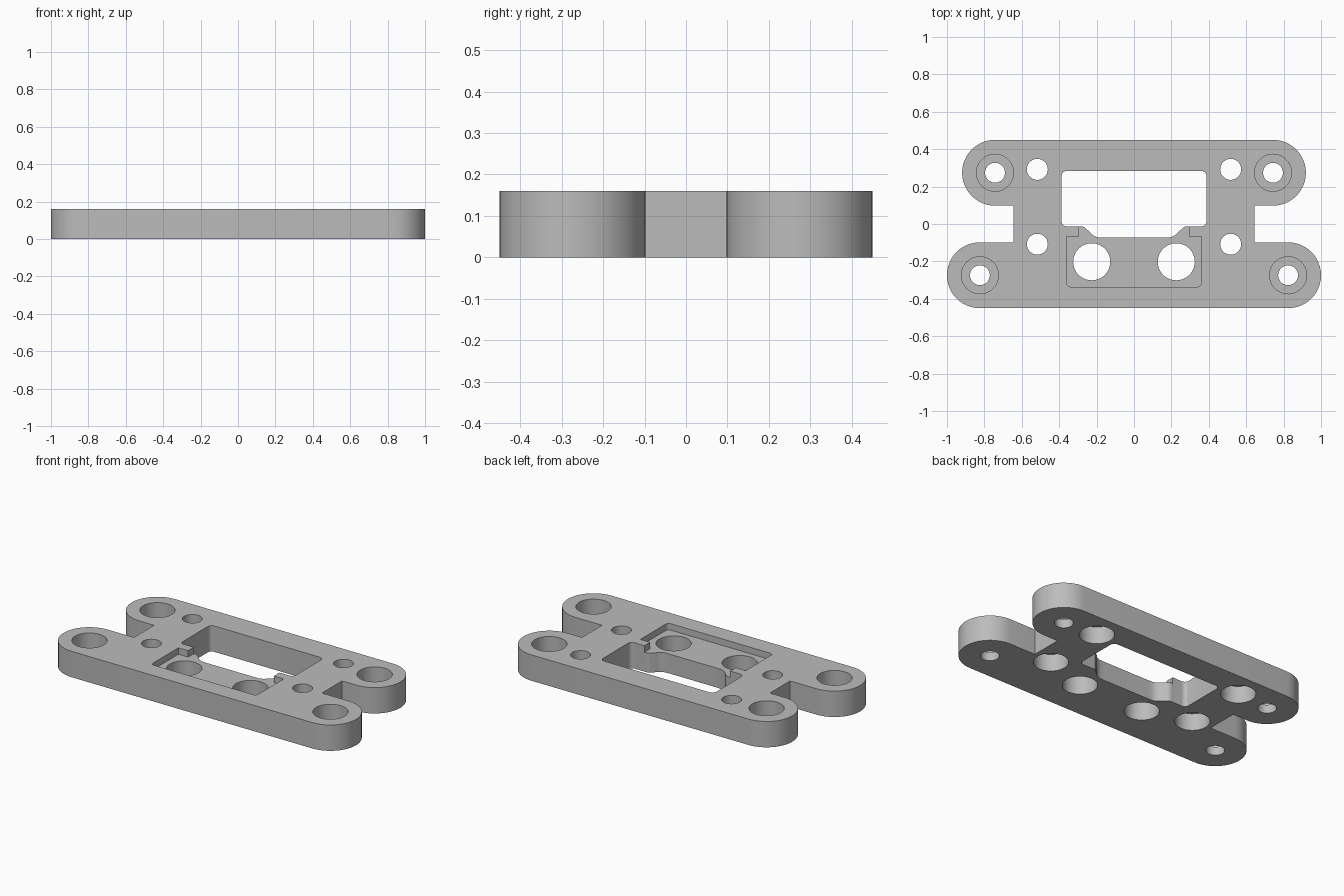
import bpy, bmesh
from math import cos, sin, pi, radians

cube = bpy.data.objects.get("Cube")
if cube:
    bpy.data.objects.remove(cube, do_unlink=True)

HEIGHT = 0.16      # plate thickness
BORE = 0.107       # depth of the screw-head bores
RECESS = 0.04      # depth of the shallow pocket

grey = bpy.data.materials.new("plain grey")
grey.use_nodes = True
COLOUR = (0.5, 0.5, 0.5, 1)
grey.diffuse_color = COLOUR
grey.node_tree.nodes["Principled BSDF"].inputs["Base Color"].default_value = COLOUR


def arc(cx, cy, r, start, end, steps=24):
    """Points on an arc, angles in degrees."""
    angles = [radians(start + (end - start) * i / steps) for i in range(steps + 1)]
    return [(cx + r * cos(a), cy + r * sin(a)) for a in angles]


def mirrored(half):
    """Close a right-hand half outline across x = 0."""
    return half + [(-x, y) for x, y in reversed(half)]


def add_prism(bm, points, z0, z1):
    """Extrude a flat outline from z0 up to z1."""
    face = bm.faces.new([bm.verts.new((x, y, z0)) for x, y in points])
    result = bmesh.ops.extrude_face_region(bm, geom=[face])
    top = [v for v in result["geom"] if isinstance(v, bmesh.types.BMVert)]
    bmesh.ops.translate(bm, verts=top, vec=(0, 0, z1 - z0))


def make_object(name, prisms):
    bm = bmesh.new()
    for points, z0, z1 in prisms:
        add_prism(bm, points, z0, z1)
    bmesh.ops.recalc_face_normals(bm, faces=bm.faces)
    mesh = bpy.data.meshes.new(name)
    bm.to_mesh(mesh)
    bm.free()
    mesh.materials.append(grey)
    obj = bpy.data.objects.new(name, mesh)
    bpy.context.collection.objects.link(obj)
    return obj


def circle(x, y, r):
    return arc(x, y, r, 0, 360, 48)[:-1]


# Plate: two round-ended bars joined by a central web
R = 0.176
WEB = 0.643
FRONT_END, BACK_END = (0.824, -0.274), (0.743, 0.274)
outline = mirrored(
    arc(*FRONT_END, R, -90, 90) + [(WEB, FRONT_END[1] + R), (WEB, BACK_END[1] - R)]
    + arc(*BACK_END, R, -90, 90))
plate = make_object("mounting_plate", [(outline, 0, HEIGHT)])

# Window with an S-curved extension towards the front
window = mirrored(
    [(0.16, -0.072)] + arc(0.18, -0.002, 0.07, -80, -32, 8)
    + arc(0.287, -0.055, 0.043, 145, 90, 8)
    + arc(0.36, 0.014, 0.027, -90, 0, 6) + arc(0.36, 0.257, 0.027, 0, 90, 6))
# Shallow pocket that opens into the window
pocket = mirrored(
    arc(0.338, -0.314, 0.022, -90, 0, 6)
    + [(0.36, -0.068), (0.293, -0.068), (0.293, -0.013), (0.27, 0.03)])

LOW, HIGH = -0.1, HEIGHT + 0.1
cuts = {
    "window_cutter": [(window, LOW, HIGH)],
    "pocket_cutter": [(pocket, HEIGHT - RECESS, HIGH)],
    "through_hole_cutter": [], "bore_cutter": [],
}
for side in (-1, 1):
    # End holes, bored from above
    for x, y in (FRONT_END, BACK_END):
        cuts["through_hole_cutter"].append((circle(side * x, y, 0.053), LOW, HIGH))
        cuts["bore_cutter"].append((circle(side * x, y, 0.099), HEIGHT - BORE, HIGH))
    # Web holes, bored from below
    for y in (0.292, -0.108):
        cuts["through_hole_cutter"].append((circle(side * 0.517, y, 0.056), LOW, HIGH))
        cuts["bore_cutter"].append((circle(side * 0.517, y, 0.099), LOW, BORE))
    # Large holes through the pocket floor
    cuts["through_hole_cutter"].append((circle(side * 0.226, -0.202, 0.099), LOW, HIGH))

# Cut everything out of the plate, then drop the cutters
bpy.context.view_layer.objects.active = plate
plate.select_set(True)
for name, prisms in cuts.items():
    cutter = make_object(name, prisms)
    cutter.hide_render = True
    mod = plate.modifiers.new(name, "BOOLEAN")
    mod.operation = "DIFFERENCE"
    mod.solver = "EXACT"
    mod.object = cutter
    bpy.ops.object.modifier_apply(modifier=mod.name)
    bpy.data.objects.remove(cutter, do_unlink=True)

bpy.ops.object.shade_smooth_by_angle(angle=radians(30))
